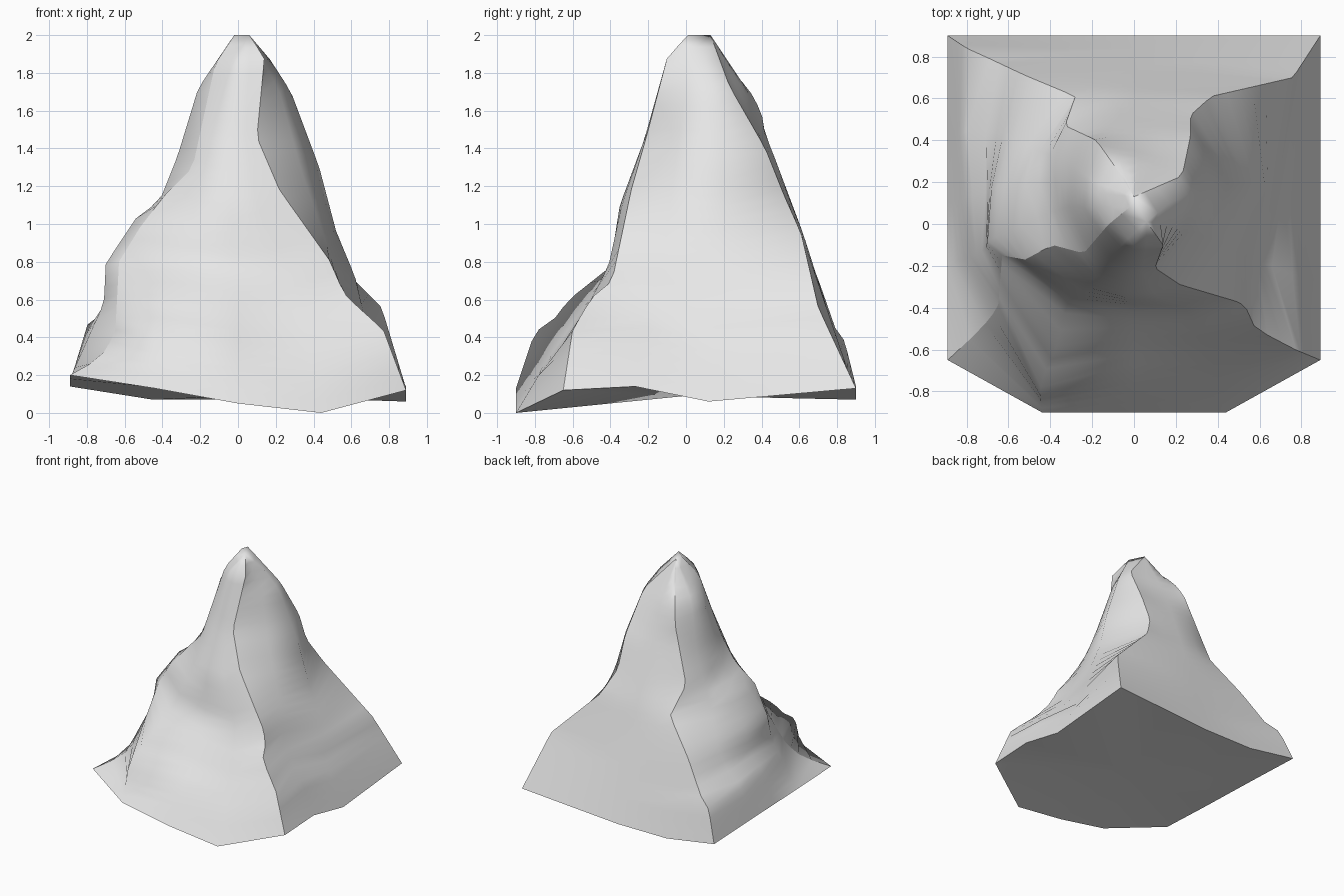
import bpy
import bmesh
from mathutils import Vector

ROWS = 30  # height steps from the foot to the summit

default_cube = bpy.data.objects.get("Cube")
if default_cube:
    bpy.data.objects.remove(default_cube, do_unlink=True)


def make_material(name, colour):
    material = bpy.data.materials.new(name)
    material.use_nodes = True
    material.diffuse_color = colour
    shader = next(node for node in material.node_tree.nodes
                  if node.type == "BSDF_PRINCIPLED")
    shader.inputs["Base Color"].default_value = colour
    shader.inputs["Roughness"].default_value = 0.8
    return material


def point_at_height(path, height):
    """Return the point of a rising path at the given height."""
    for low, high in zip(path, path[1:]):
        if height <= high.z:
            share = (height - low.z) / max(high.z - low.z, 1e-6)
            return low.lerp(high, max(share, 0))
    return path[-1].copy()


def climb(*points):
    """Resample a path from foot to summit into evenly rising points."""
    path = [Vector(point) for point in points]
    foot, summit = path[0].z, path[-1].z
    return [point_at_height(path, foot + (summit - foot) * row / ROWS)
            for row in range(ROWS + 1)]


# Summit points
summit_back = (0, .13, 2)
summit_right = (-.02, .08, 2)
summit_left = (.06, .01, 2)

# Four sharp ridges, one at each corner
ridge_front_right = climb((-.89, -.65, .2), (-.73, -.5, .29), (-.65, -.4, .42),
                          (-.63, -.15, .8), (-.52, -.17, .98),
                          (-.39, -.1, 1.15), (-.24, -.14, 1.3),
                          (-.12, 0, 1.85), summit_right)
ridge_front_left = climb((.89, -.65, .12), (.77, -.6, .44), (.58, -.5, .61),
                         (.53, -.39, .7), (.49, -.37, .8), (.22, -.29, 1.18),
                         (.1, -.21, 1.46), (.14, -.1, 1.88), summit_left)
ridge_back_left = climb((.89, .9, .13), (.76, .7, .56), (.37, .61, .95),
                        (.27, .52, 1.15), (.27, .42, 1.4),
                        (.23, .23, 1.73), summit_back)
ridge_back_right = climb((-.89, .9, .14), (-.8, .84, .38), (-.69, .79, .45),
                         (-.52, .71, .68), (-.28, .61, .94), (-.33, .47, 1.16),
                         (-.18, .4, 1.59), (-.13, .33, 1.72),
                         (-.06, .23, 1.82), summit_back)

# Slopes between the ridges
front_slope = [
    climb((-.44, -.9, .13), (-.45, -.8, .43), (-.43, -.71, .48),
          (-.38, -.62, .6), (-.32, -.38, .79), (-.22, -.29, 1.1),
          (-.12, -.17, 1.5), (-.04, -.08, 1.86), summit_left),
    climb((0, -.9, .05), (0, -.72, .3), (0, -.54, .56), (-.02, -.4, .79),
          (-.04, -.35, 1.1), (-.03, -.22, 1.45), (0, -.1, 1.88), summit_left),
    climb((.44, -.9, 0), (.42, -.78, .2), (.34, -.58, .45), (.26, -.41, .78),
          (.1, -.34, 1.1), (.04, -.22, 1.45), (.06, -.1, 1.88), summit_left),
]
left_slope = [
    climb((.89, -.27, .14), (.75, -.24, .4), (.66, -.2, .45), (.56, -.18, .62),
          (.45, -.1, .95), (.33, -.06, 1.3), (.22, 0, 1.7), summit_left),
    climb((.89, .12, .06), (.76, .14, .29), (.69, .16, .42), (.62, .2, .72),
          (.52, .2, .96), (.43, .18, 1.3), (.28, .15, 1.7), (.17, .1, 1.87),
          summit_left),
]
back_slope = [
    climb((.45, .9, .1), (.2, .61, .95), (.14, .45, 1.35), (.1, .28, 1.7),
          summit_back),
    climb((0, .9, .07), (.02, .62, .95), (0, .46, 1.35), (.02, .31, 1.7),
          summit_back),
    climb((-.45, .9, .07), (-.14, .62, .95), (-.14, .47, 1.35),
          (-.08, .33, 1.7), summit_back),
]
right_slope = [
    climb((-.89, .4, .16), (-.79, .45, .49), (-.68, .44, .54), (-.6, .43, .7),
          (-.46, .35, 1), (-.31, .3, 1.36), (-.19, .2, 1.72), summit_back),
    climb((-.89, .1, .17), (-.79, .13, .46), (-.71, .15, .53), (-.68, .17, .73),
          (-.51, .2, 1.04), (-.42, .2, 1.11), (-.31, .2, 1.36),
          (-.2, .15, 1.72), summit_back),
    climb((-.89, -.2, .18), (-.77, -.15, .45), (-.71, -.12, .58),
          (-.7, -.08, .79), (-.52, 0, 1.06), (-.42, .05, 1.11), (-.32, .08, 1.36),
          (-.21, .08, 1.72), summit_right),
]

ridges = [ridge_front_right, ridge_front_left, ridge_back_left, ridge_back_right]
slopes = [front_slope, left_slope, back_slope, right_slope]
columns = []
ridge_numbers = []
for ridge, slope in zip(ridges, slopes):
    ridge_numbers.append(len(columns))
    columns += [ridge] + slope

# Join the columns into one skin, counter-clockwise seen from above,
# with crisp edges along the ridges and the foot
bm = bmesh.new()
grid = [[bm.verts.new(point) for point in column] for column in columns]
centre = bm.verts.new((0, 0, .09))
for number, column in enumerate(grid):
    following = grid[(number + 1) % len(grid)]
    for row in range(ROWS):
        bm.faces.new((column[row], following[row],
                      following[row + 1], column[row + 1]))
    bm.edges.get((column[0], following[0])).smooth = False
    bm.faces.new((following[0], column[0], centre))
for number in ridge_numbers:
    for low, high in zip(grid[number], grid[number][1:]):
        bm.edges.get((low, high)).smooth = False

# Close the summit
bmesh.ops.remove_doubles(bm, verts=bm.verts[:], dist=0.0005)
bmesh.ops.holes_fill(bm, edges=bm.edges[:], sides=0)
bmesh.ops.recalc_face_normals(bm, faces=bm.faces[:])
for face in bm.faces:
    face.smooth = True

mesh = bpy.data.meshes.new("mountain")
bm.to_mesh(mesh)
bm.free()
mesh.materials.append(make_material("pale grey rock", (.8, .8, .8, 1)))
mountain = bpy.data.objects.new("mountain", mesh)
bpy.context.collection.objects.link(mountain)
